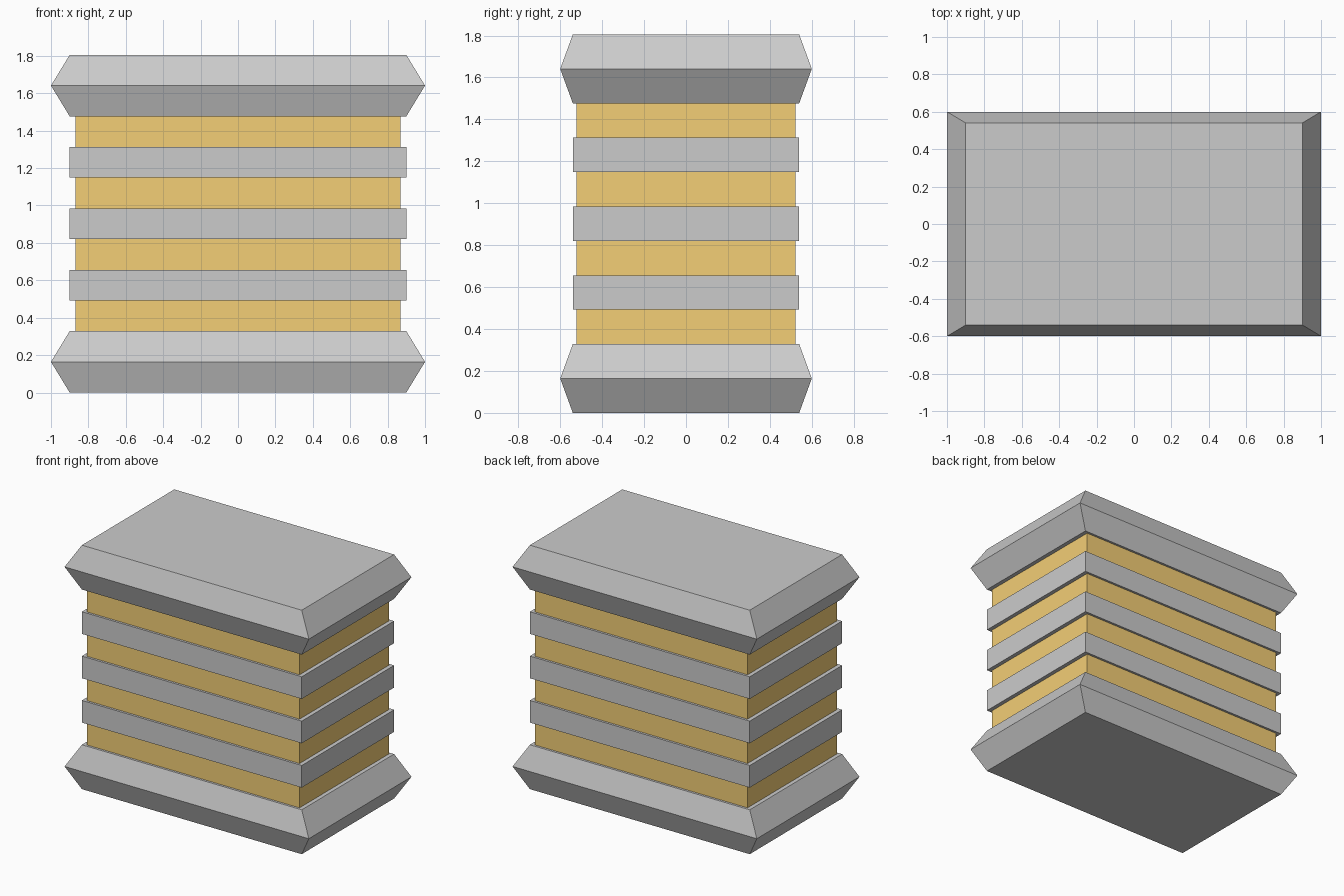
import bpy, bmesh

if "Cube" in bpy.data.objects:
    bpy.data.objects.remove(bpy.data.objects["Cube"])

U = 1.805 / 11  # height of one layer


def stack(name, rings, mat=None):
    """Closed solid through rectangular rings of (half x, half y, z)."""
    bm = bmesh.new()
    loops = [[bm.verts.new((sx * x, sy * y, z))
              for sx, sy in ((-1, -1), (1, -1), (1, 1), (-1, 1))]
             for x, y, z in rings]
    bm.faces.new(loops[0][::-1])
    bm.faces.new(loops[-1])
    for a, b in zip(loops, loops[1:]):
        for i in range(4):
            j = (i + 1) % 4
            bm.faces.new((a[i], a[j], b[j], b[i]))
    mesh = bpy.data.meshes.new(name)
    bm.to_mesh(mesh)
    bm.free()
    if mat:
        mesh.materials.append(mat)
    obj = bpy.data.objects.new(name, mesh)
    bpy.context.collection.objects.link(obj)
    return obj


orange = bpy.data.materials.new("orange")
orange.diffuse_color = (0.9, 0.62, 0.18, 1)
orange.use_nodes = True
orange.node_tree.nodes["Principled BSDF"].inputs["Base Color"].default_value = orange.diffuse_color

# Bevelled base and lid
for name, layer in (("base_cap", 0), ("top_cap", 9)):
    z = layer * U
    stack(name, [(0.9, 0.54, z), (1.0, 0.6, z + U), (0.9, 0.54, z + 2 * U)])

# Orange core between the caps
stack("core", [(0.87, 0.523, 2 * U), (0.87, 0.523, 9 * U)], orange)

# Grey bands around the core
for i in range(3):
    z = (3 + 2 * i) * U
    stack(f"band_{i + 1}", [(0.9, 0.54, z), (0.9, 0.54, z + U)])
